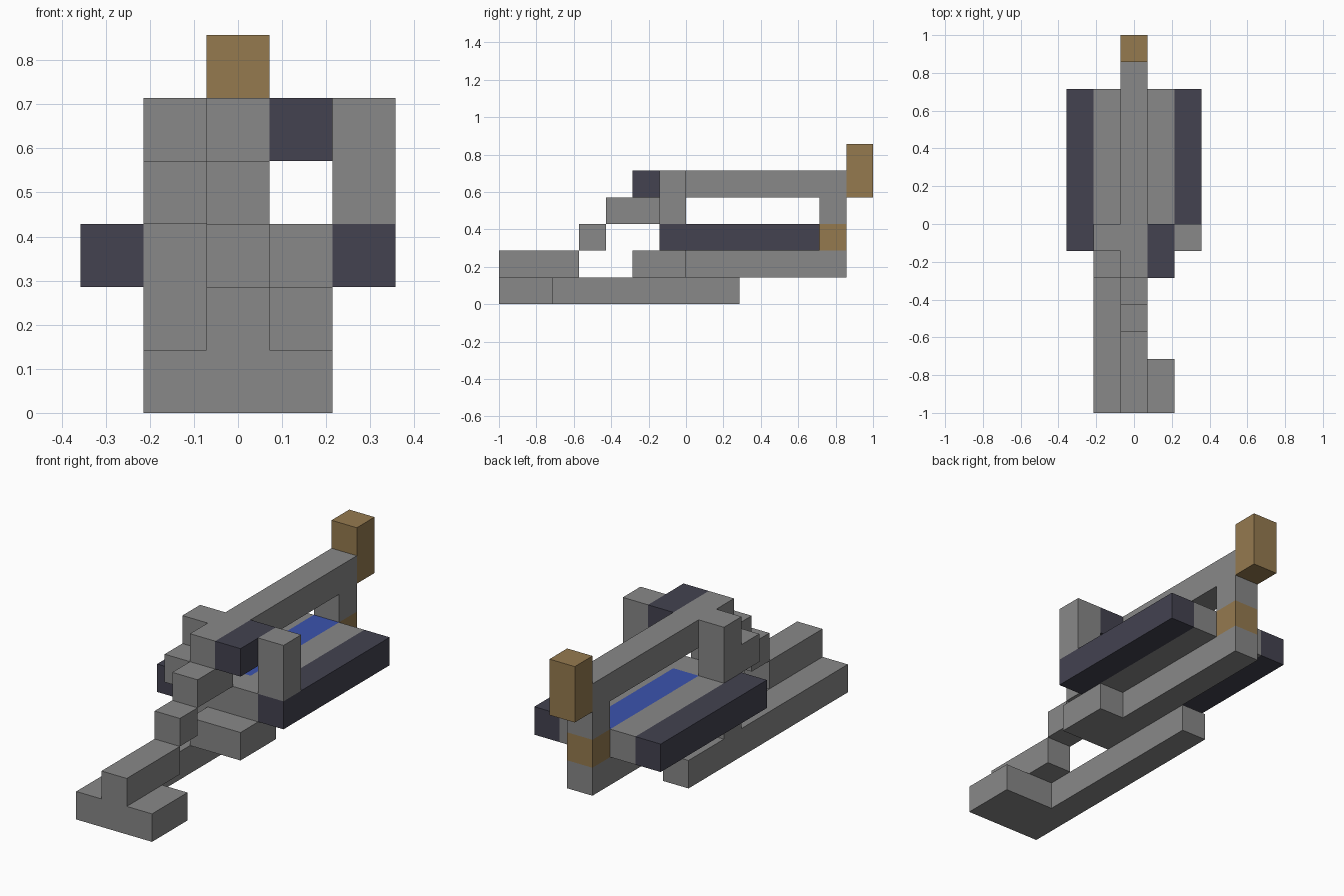
import bpy
import bmesh
from mathutils import Vector

UNIT = 1 / 7  # edge of one block; the model is 14 blocks long

if "Cube" in bpy.data.objects:
    bpy.data.objects.remove(bpy.data.objects["Cube"], do_unlink=True)


def material(name, hex_code):
    def linear(c):
        return c / 12.92 if c <= 0.04045 else ((c + 0.055) / 1.055) ** 2.4
    rgb = [linear(v / 255) for v in bytes.fromhex(hex_code)]
    mat = bpy.data.materials.new(name)
    mat.use_nodes = True
    mat.diffuse_color = (*rgb, 1)
    mat.node_tree.nodes["Principled BSDF"].inputs["Base Color"].default_value = (*rgb, 1)
    return mat


grey = material("grey metal", "888888")
dark = material("dark slate", "434250")
brown = material("brown wood", "957a4f")
blue = material("blue panel", "3b53ae")


def block(name, mat, column, y_range, z_range):
    """Box in block units; column is one centre column or a (first, last) pair."""
    first, last = column if isinstance(column, tuple) else (column, column)
    low = Vector((first - 0.5, y_range[0], z_range[0])) * UNIT
    high = Vector((last + 0.5, y_range[1], z_range[1])) * UNIT
    bm = bmesh.new()
    bmesh.ops.create_cube(bm, size=1)
    for v in bm.verts:
        v.co = [(a + b) / 2 + c * (b - a) for a, b, c in zip(low, high, v.co)]
    mesh = bpy.data.meshes.new(name)
    bm.to_mesh(mesh)
    bm.free()
    mesh.materials.append(mat)
    bpy.context.collection.objects.link(bpy.data.objects.new(name, mesh))


# Ground level: cross foot and long offset rail
block("front_foot", grey, (0, 1), (-7, -5), (0, 1))
block("ground_rail", grey, -1, (-7, 2), (0, 1))

# Rising stepped neck along the centre
block("neck_base", grey, 0, (-7, -4), (1, 2))
block("neck_step", grey, 0, (-4, -3), (2, 3))
block("neck_upper_step", grey, 0, (-3, -1), (3, 4))

# Keel under the deck
block("keel", grey, 0, (-2, 6), (1, 2))
block("keel_left_block", grey, 1, (-2, 0), (1, 2))
block("keel_right_block", grey, -1, (-1, 0), (1, 2))

# Deck: blue centre, grey planks and dark outer rails on both sides
block("deck_front", grey, 0, (-1, 0), (2, 3))
block("deck_panel", blue, 0, (0, 5), (2, 3))
for side, label in ((1, "left"), (-1, "right")):
    block(label + "_plank", grey, side, (-1, 5), (2, 3))
    block(label + "_rail", dark, side * 2, (-1, 5), (2, 3))

# Posts and crossbar carrying the top beam
block("right_post", grey, -1, (-1, 0), (3, 5))
block("right_post_shoulder", grey, -1, (-2, -1), (3, 4))
block("left_post", grey, 2, (-1, 0), (3, 5))
block("left_crossbar", dark, 1, (-2, 0), (4, 5))
block("top_beam", grey, 0, (-2, 6), (4, 5))

# Rear support and upright tail
block("rear_post", grey, 0, (5, 6), (3, 4))
block("rear_band", brown, 0, (5, 6), (2, 3))
block("tail_upright", brown, 0, (6, 7), (4, 6))
